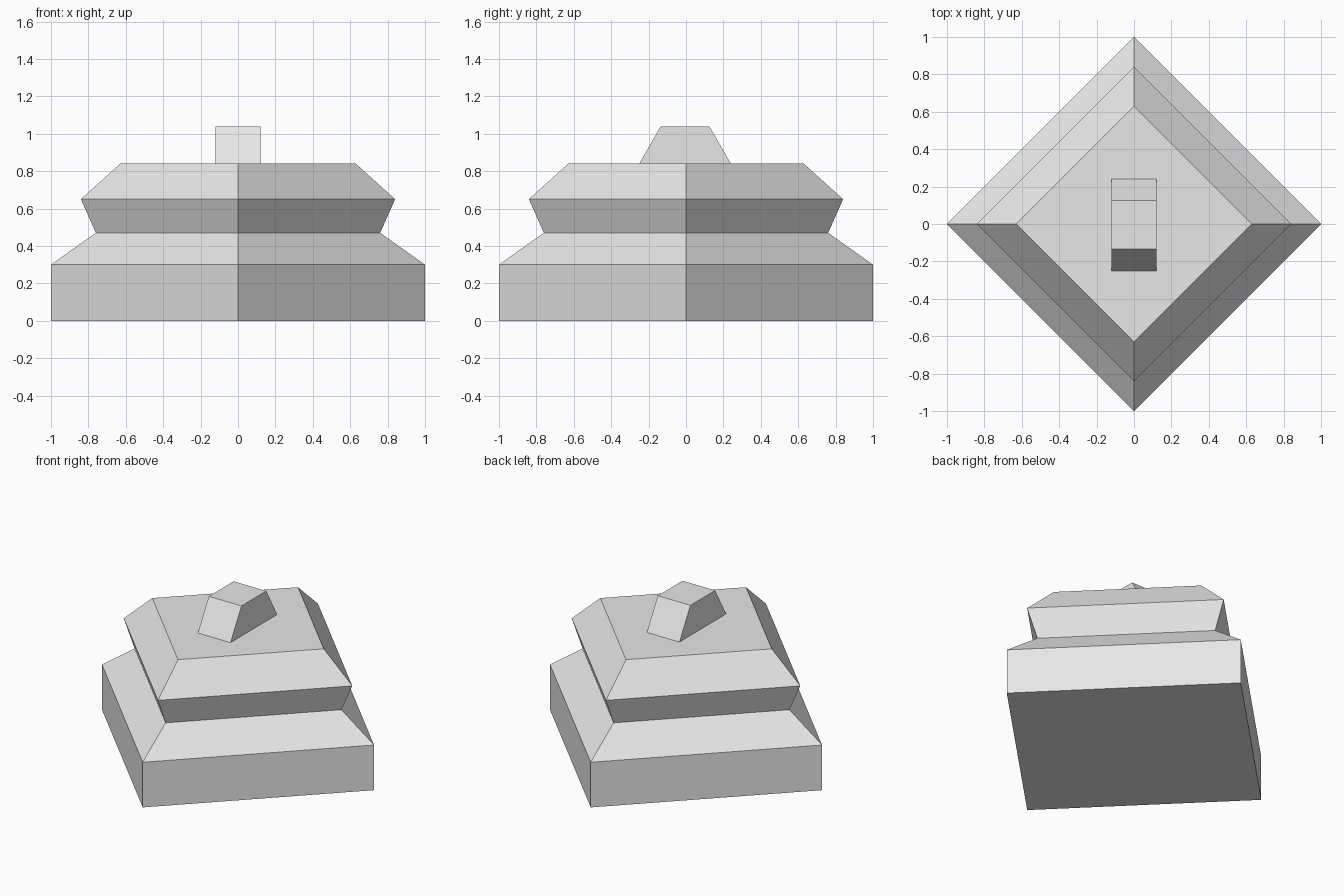
import bpy
import bmesh

cube = bpy.data.objects.get("Cube")
if cube:
    bpy.data.objects.remove(cube, do_unlink=True)

grey = bpy.data.materials.new("light_grey")
grey.use_nodes = True
colour = (0.8, 0.8, 0.8, 1)
grey.diffuse_color = colour
grey.node_tree.nodes["Principled BSDF"].inputs["Base Color"].default_value = colour


def loft(name, rings):
    """Join stacked four-cornered rings into a closed flat-shaded solid."""
    bm = bmesh.new()
    loops = [[bm.verts.new(p) for p in ring] for ring in rings]
    for low, high in zip(loops, loops[1:]):
        for i in range(4):
            j = (i + 1) % 4
            bm.faces.new((low[i], low[j], high[j], high[i]))
    bm.faces.new(loops[0][::-1])
    bm.faces.new(loops[-1])
    bmesh.ops.recalc_face_normals(bm, faces=bm.faces)
    mesh = bpy.data.meshes.new(name)
    bm.to_mesh(mesh)
    bm.free()
    mesh.materials.append(grey)
    obj = bpy.data.objects.new(name, mesh)
    bpy.context.collection.objects.link(obj)
    return obj


def diamond(r, z):
    return [(r, 0, z), (0, r, z), (-r, 0, z), (0, -r, z)]


def rectangle(half_x, front, back, z):
    return [(half_x, front, z), (half_x, back, z),
            (-half_x, back, z), (-half_x, front, z)]


# Stepped diamond body with a pinched waist
profile = [(1, 0), (1, 0.3), (0.76, 0.47), (0.84, 0.65), (0.63, 0.84)]
loft("stepped_body", [diamond(r, z) for r, z in profile])

# Tapered block on the roof
loft("roof_block", [rectangle(0.12, -0.25, 0.24, 0.84),
                    rectangle(0.12, -0.135, 0.125, 1.04)])
